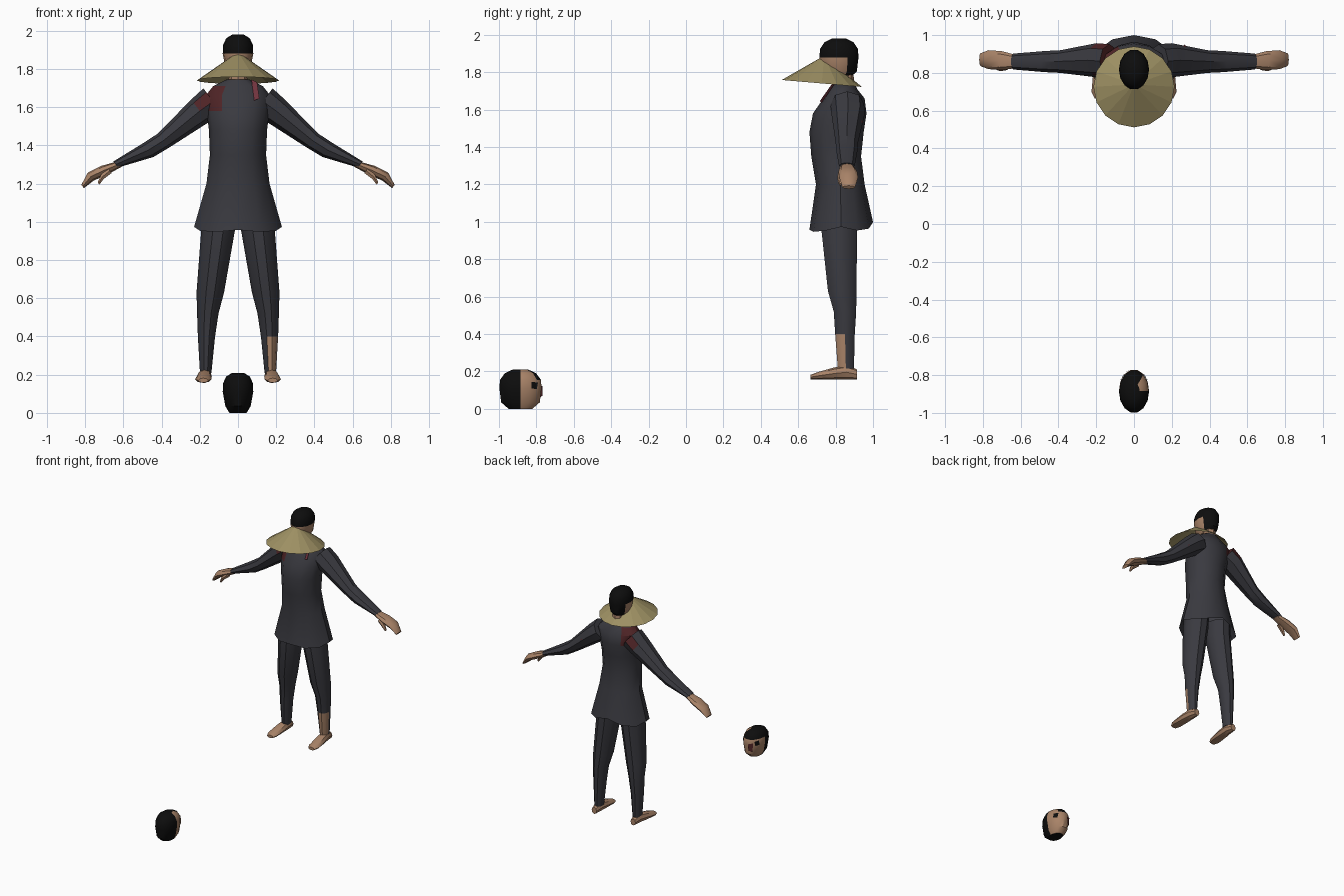
import bpy, bmesh, math
from mathutils import Vector

cube = bpy.data.objects.get("Cube")
if cube:
    bpy.data.objects.remove(cube)


def material(name, rgb):
    m = bpy.data.materials.new(name)
    m.use_nodes = True
    m.diffuse_color = (*rgb, 1)
    m.node_tree.nodes["Principled BSDF"].inputs["Base Color"].default_value = (*rgb, 1)
    return m


cloth = material("charcoal cloth", (0.042, 0.042, 0.051))
skin = material("tan skin", (0.40, 0.23, 0.14))
hair = material("black hair", (0.004, 0.004, 0.004))
straw = material("straw", (0.34, 0.28, 0.125))
blood = material("dark red", (0.08, 0.018, 0.02))
scarlet = material("wound red", (0.17, 0.035, 0.05))
X, Y, Z = Vector((1, 0, 0)), Vector((0, 1, 0)), Vector((0, 0, 1))


def finish(name, bm, mats, rule=None, smooth=35):
    """Turn a bmesh into an object, colouring faces by the rule."""
    bmesh.ops.recalc_face_normals(bm, faces=bm.faces)
    for f in bm.faces:
        f.smooth = smooth > 0
        if rule:
            f.material_index = int(rule(f.calc_center_median(), f.normal))
    me = bpy.data.meshes.new(name)
    bm.to_mesh(me)
    bm.free()
    for m in mats:
        me.materials.append(m)
    if smooth:
        me.set_sharp_from_angle(angle=math.radians(smooth))
    ob = bpy.data.objects.new(name, me)
    bpy.context.collection.objects.link(ob)
    return ob


def loft(name, rings, mats, u=X, v=Y, n=10, rule=None, caps=(True, True), smooth=35, shape=None):
    """Skin elliptical rings given as (x, y, z, radius_u, radius_v)."""
    bm = bmesh.new()
    loops = []
    for i, (x, y, z, ru, rv) in enumerate(rings):
        loop = []
        for k in range(n):
            a = math.tau * k / n
            p = Vector((x, y, z)) + u * (ru * math.cos(a)) + v * (rv * math.sin(a))
            if shape:
                p = shape(i, a, p)
            loop.append(bm.verts.new(p))
        loops.append(loop)
    for a, b in zip(loops, loops[1:]):
        for k in range(n):
            j = (k + 1) % n
            bm.faces.new((a[k], a[j], b[j], b[k]))
    for cap, loop in zip(caps, (loops[0], loops[-1])):
        if cap:
            bm.faces.new(loop)
    return finish(name, bm, mats, rule, smooth)


def plate(name, points, mat):
    """Thin flat patch through a few points."""
    bm = bmesh.new()
    bm.faces.new([bm.verts.new(p) for p in points])
    return finish(name, bm, [mat], smooth=0)


# Tunic with a wavy, open hem and a torn right shoulder
def hem(i, a, p):
    if i == 0:
        s, c = math.sin(a), math.cos(a)
        p.z += 0.06 * max(s, 0) ** 6 + 0.02 * max(-s, 0) ** 6 + 0.035 * c ** 6
    return p


loft("tunic", [
    (0, 0.83, 0.938, 0.23, 0.17), (0, 0.825, 1.2, 0.165, 0.13),
    (0, 0.803, 1.35, 0.147, 0.133), (0, 0.805, 1.48, 0.152, 0.145),
    (0, 0.822, 1.58, 0.165, 0.143), (0, 0.845, 1.66, 0.17, 0.11),
    (0, 0.84, 1.71, 0.13, 0.075), (0, 0.845, 1.745, 0.06, 0.055)],
    [cloth, blood], n=12, caps=(False, True), shape=hem,
    rule=lambda c, n: 1.59 < c.z < 1.715 and c.x < -0.065)

# Arms, hands, legs and feet
for side, s in (("left", 1), ("right", -1)):
    across = Vector((0.6 * s, 0, 0.8))

    def mirrored(rings):
        return [(x * s, *r) for x, *r in rings]

    loft(side + "_sleeve", mirrored([
        (0.13, 0.862, 1.63, 0.09, 0.085), (0.20, 0.867, 1.58, 0.09, 0.075),
        (0.39, 0.86, 1.425, 0.06, 0.047), (0.47, 0.86, 1.375, 0.056, 0.045),
        (0.64, 0.86, 1.30, 0.042, 0.02)]), [cloth, blood], u=Y, v=across, n=8,
        rule=lambda c, n: s < 0 and c.x > -0.2 and c.z > 1.6 and n.z > -0.3)
    loft(side + "_hand", mirrored([
        (0.62, 0.86, 1.302, 0.034, 0.018), (0.70, 0.865, 1.27, 0.05, 0.028),
        (0.77, 0.87, 1.237, 0.05, 0.026), (0.813, 0.87, 1.185, 0.034, 0.011)]),
        [skin], u=Y, v=across, n=8)
    loft(side + "_thumb", mirrored([
        (0.67, 0.835, 1.268, 0.02, 0.018), (0.71, 0.825, 1.235, 0.016, 0.015),
        (0.73, 0.825, 1.2, 0.008, 0.008)]), [skin], u=Y, v=across, n=6)

    # The left trouser leg is torn open over the shin
    loft(side + "_leg", mirrored([
        (0.10, 0.825, 1.05, 0.085, 0.1), (0.105, 0.82, 0.95, 0.088, 0.1),
        (0.145, 0.835, 0.63, 0.072, 0.08), (0.158, 0.85, 0.52, 0.056, 0.063),
        (0.165, 0.85, 0.40, 0.045, 0.055), (0.169, 0.855, 0.21, 0.03, 0.045)]),
        [cloth, skin], n=10,
        rule=lambda c, n: s > 0 and c.z < 0.4 and c.y < 0.848 and n.x > -0.5)
    loft(side + "_foot", mirrored([
        (0.182, 0.665, 0.17, 0.026, 0.012), (0.182, 0.70, 0.176, 0.043, 0.019),
        (0.177, 0.79, 0.189, 0.04, 0.032), (0.172, 0.86, 0.196, 0.034, 0.038),
        (0.172, 0.915, 0.184, 0.022, 0.027)]), [skin], v=Z, n=8)

# Heads: one on the shoulders, one lying on the ground facing back
HEAD = [(0, 0, 0.045, 0.06), (0.035, 0, 0.066, 0.098), (0.11, 0, 0.08, 0.107),
        (0.155, 0, 0.078, 0.104), (0.19, 0, 0.062, 0.08), (0.21, 0, 0.03, 0.04)]


def head(name, y, z, grow, rule):
    return loft(name, [(0, y + o, z + h, rx, ry * grow) for h, o, rx, ry in HEAD],
                [skin, hair], n=14, rule=rule)


head("worn_head", 0.818, 1.77, 1.0, lambda c, n: c.z > 1.88 or c.y > 0.865)
head("loose_head", -0.885, 0.0, 1.08,
     lambda c, n: c.y < -0.885 or (c.z > 0.16 and c.x < 0.03) or c.z > 0.2)
loft("neck", [(0, 0.85, 1.70, 0.052, 0.052), (0, 0.845, 1.80, 0.045, 0.05)], [skin], n=8)

# Details on the loose face
for s in (1, -1):
    plate("eye_patch", [(0.068 * s, -0.825, 0.145), (0.05 * s, -0.792, 0.14),
                        (0.055 * s, -0.798, 0.105), (0.072 * s, -0.827, 0.11)], hair)
plate("face_wound", [(-0.045, -0.783, 0.13), (-0.01, -0.766, 0.12),
                     (-0.015, -0.768, 0.07), (-0.04, -0.783, 0.06)], blood)

# Straw hat tipped slightly back, hanging over the chest
hat = loft("straw_hat", [(0, 0, 0, 0.215, 0.215), (0, 0, 0.147, 0.003, 0.003)],
           [straw], n=16, caps=(False, True), smooth=0)
hat.location = (0, 0.726, 1.74)
hat.rotation_euler.x = -0.086

# Torn collar and scratches
plate("torn_collar", [(0.07, 0.80, 1.745), (0.10, 0.775, 1.73),
                      (0.112, 0.715, 1.645), (0.085, 0.725, 1.635)], scarlet)
plate("sleeve_scratch", [(0.24, 0.93, 1.56), (0.27, 0.95, 1.53),
                         (0.29, 0.91, 1.53), (0.27, 0.93, 1.55)], blood)
plate("sleeve_cut", [(0.36, 0.80, 1.46), (0.372, 0.85, 1.475), (0.385, 0.82, 1.455)], blood)
